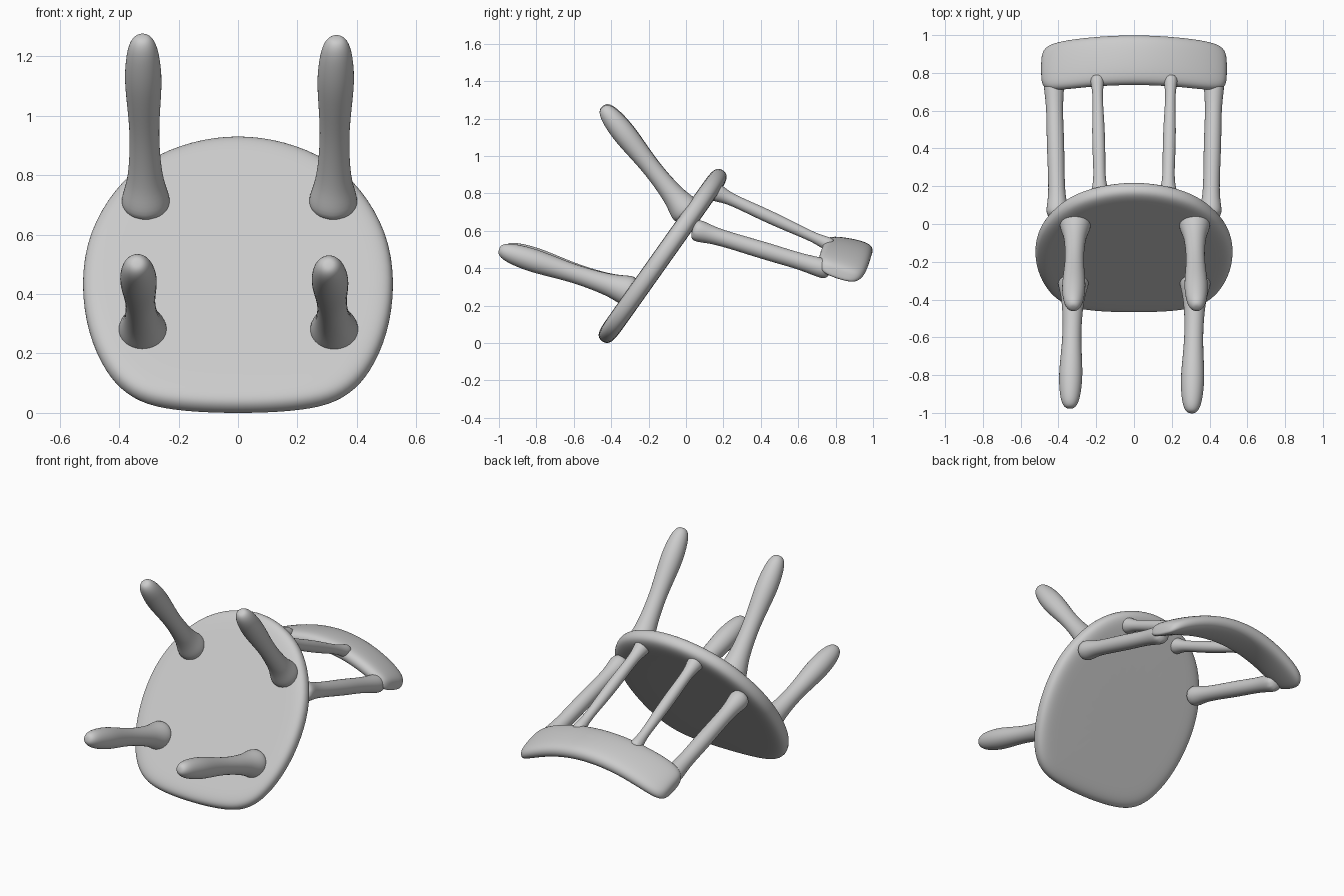
import bpy, bmesh, math
from mathutils import Vector

cube = bpy.data.objects.get("Cube")
if cube:
    bpy.data.objects.remove(cube, do_unlink=True)

grey = bpy.data.materials.new("plain grey")
grey.use_nodes = True
grey.diffuse_color = (0.6, 0.6, 0.6, 1)
grey.node_tree.nodes["Principled BSDF"].inputs["Base Color"].default_value = (0.6, 0.6, 0.6, 1)


def loft(name, rings):
    """Bridge closed rings of points, cap both ends and smooth the result."""
    bm = bmesh.new()
    loops = [[bm.verts.new(p) for p in ring] for ring in rings]
    n = len(loops[0])
    for a, b in zip(loops, loops[1:]):
        for i in range(n):
            j = (i + 1) % n
            bm.faces.new((a[i], a[j], b[j], b[i]))
    bm.faces.new(loops[0])
    bm.faces.new(loops[-1])
    bmesh.ops.recalc_face_normals(bm, faces=bm.faces)
    for f in bm.faces:
        f.smooth = True
    mesh = bpy.data.meshes.new(name)
    bm.to_mesh(mesh)
    bm.free()
    mesh.materials.append(grey)
    obj = bpy.data.objects.new(name, mesh)
    bpy.context.collection.objects.link(obj)
    sub = obj.modifiers.new("smooth", 'SUBSURF')
    sub.levels = sub.render_levels = 2
    return obj


def spindle(name, start, end, profile, sides=10):
    """Turned bar from start to end; profile holds (fraction, radius)."""
    start, end = Vector(start), Vector(end)
    axis = (end - start).normalized()
    side = axis.cross(Vector((1, 0, 0))).normalized()
    other = axis.cross(side)
    rings = []
    for t, r in profile:
        r *= 1.06
        c = start.lerp(end, t)
        rings.append([c + r * (math.cos(a) * side + math.sin(a) * other)
                      for a in (2 * math.pi * i / sides for i in range(sides))])
    return loft(name, rings)


# Seat: rounded slab lying in a tilted plane
centre = Vector((0, -0.124, 0.465))
along = Vector((0, 0.578, 0.816))
up = Vector((0, 0.816, -0.578))
half = [(0, -.565), (.15, -.56), (.29, -.54), (.38, -.49), (.45, -.40), (.51, -.24),
        (.533, -.04), (.51, .165), (.42, .35), (.31, .47), (.16, .545), (0, .572)]
outline = half + [(-x, v) for x, v in half[-2:0:-1]]
slab = [(.5, -.05), (.8, -.05), (.91, -.049), (.98, -.036), (1.0, 0),
        (.98, .034), (.91, .048), (.8, .05), (.5, .05)]
loft("seat", [[centre + Vector((x * s, 0, 0)) + along * (v * s) + up * w
               for x, v in outline] for s, w in slab])

# Legs: flared where they meet the seat, swelling before a rounded foot
leg = [(0, .085), (.08, .082), (.16, .062), (.3, .052), (.45, .049), (.6, .056),
       (.75, .064), (.87, .058), (.95, .047), (.99, .03), (1.0, .012)]
spindle("back_leg_left", (.32, .02, .68), (.332, -.445, 1.262), leg)
spindle("back_leg_right", (-.31, .02, .68), (-.322, -.445, 1.267), leg)
spindle("front_leg_left", (.325, -.27, .265), (.305, -1.0, .50), leg)
spindle("front_leg_right", (-.32, -.27, .265), (-.34, -.975, .505), leg)

# Back posts and slimmer inner spindles
post = [(0, .06), (.08, .058), (.16, .044), (.35, .044), (.55, .047), (.75, .043),
        (.88, .05), (1.0, .06)]
rod = [(0, .055), (.08, .042), (.16, .03), (.4, .035), (.6, .033), (.8, .026),
       (.9, .03), (1.0, .045)]
for side, s in (("left", 1), ("right", -1)):
    spindle("back_post_" + side, (s * .405, .03, .61), (s * .425, .78, .385), post)
    spindle("back_spindle_" + side, (s * .18, .14, .815), (s * .195, .79, .515), rod)

# Top rail: oval section swept along an arc that drops toward the ends
rings = []
for x, size in [(-.492, .35), (-.485, .72), (-.455, .93), (-.38, 1), (-.26, 1), (-.13, 1), (0, 1),
                (.13, 1), (.26, 1), (.38, 1), (.455, .93), (.485, .72), (.492, .35)]:
    k = (x / .48) ** 2
    c = Vector((x, .868 - .045 * k, .513 - .135 * k))
    tilt = math.radians(-10 - 8 * k)
    d = Vector((0, math.cos(tilt), math.sin(tilt)))
    n = Vector((0, -math.sin(tilt), math.cos(tilt)))
    ring = []
    for i in range(12):
        a = 2 * math.pi * i / 12
        ca, sa = math.cos(a), math.sin(a)
        ring.append(c + size * (d * math.copysign(abs(ca) ** .7, ca) * .137
                                + n * math.copysign(abs(sa) ** .7, sa) * .052))
    rings.append(ring)
loft("top_rail", rings)
